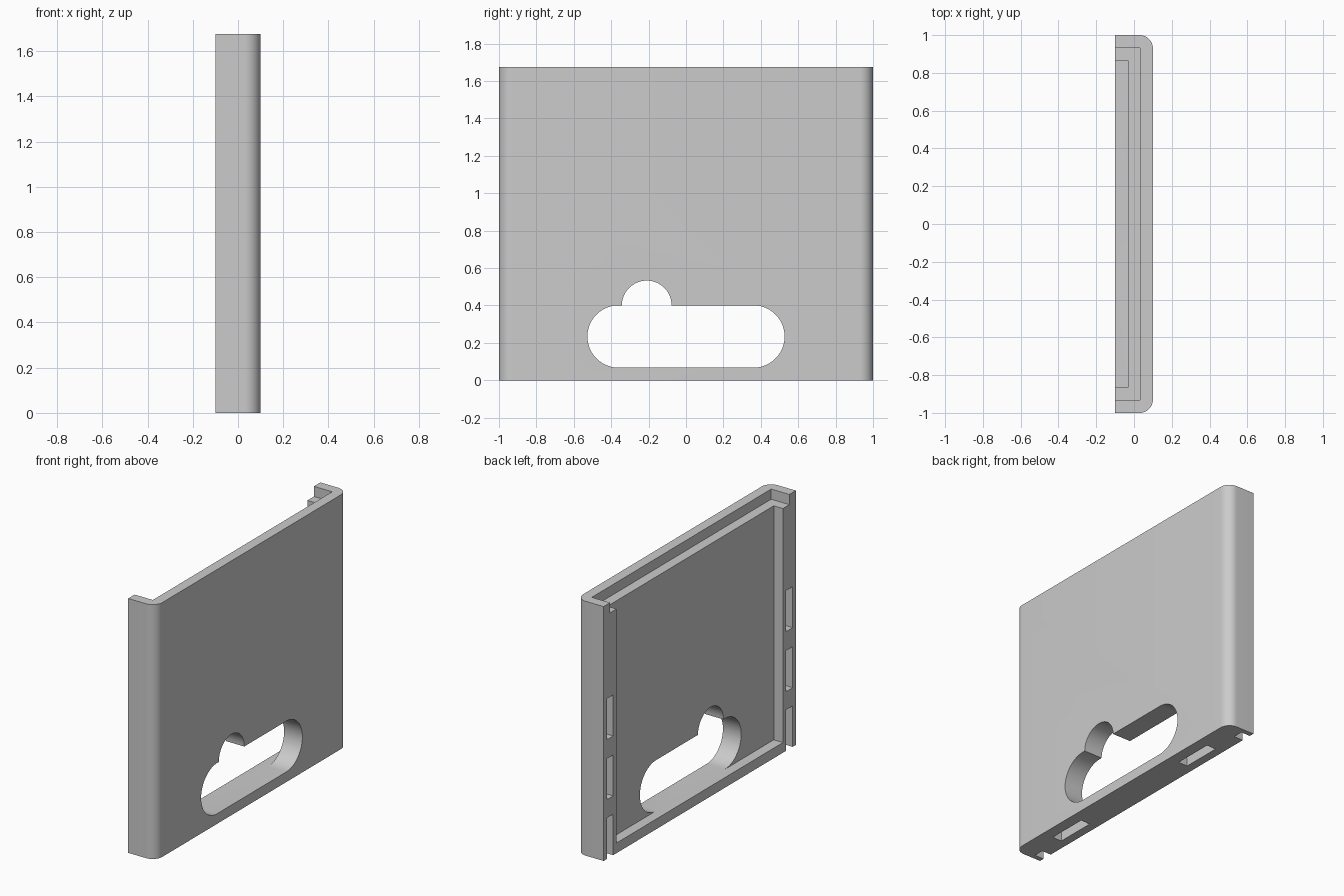
import bpy, bmesh
from math import sin, cos, pi, radians
from mathutils import Vector

default = bpy.data.objects.get("Cube")
if default:
    bpy.data.objects.remove(default, do_unlink=True)

H = 1.675      # height
X = 0.1        # half thickness
T = 0.067      # wall thickness
R = 0.07       # corner radius

grey = bpy.data.materials.new("plain grey")
grey.use_nodes = True
colour = (0.6, 0.6, 0.6, 1)
grey.diffuse_color = colour
grey.node_tree.nodes["Principled BSDF"].inputs["Base Color"].default_value = colour


def arc(cu, cv, r, start, end, steps):
    angles = [radians(start + (end - start) * i / steps) for i in range(steps + 1)]
    return [(cu + r * cos(a), cv + r * sin(a)) for a in angles]


def prism(name, points, direction):
    """Closed outline pushed along a direction."""
    bm = bmesh.new()
    face = bm.faces.new([bm.verts.new(p) for p in points])
    moved = bmesh.ops.extrude_face_region(bm, geom=[face])["geom"]
    bmesh.ops.translate(bm, vec=Vector(direction),
                        verts=[v for v in moved if isinstance(v, bmesh.types.BMVert)])
    bmesh.ops.recalc_face_normals(bm, faces=bm.faces)
    mesh = bpy.data.meshes.new(name)
    bm.to_mesh(mesh)
    bm.free()
    mesh.materials.append(grey)
    obj = bpy.data.objects.new(name, mesh)
    bpy.context.collection.objects.link(obj)
    return obj


def box(name, x0, x1, y0, y1, z0, z1):
    outline = [(x0, y0, z0), (x1, y0, z0), (x1, y1, z0), (x0, y1, z0)]
    return prism(name, outline, (0, 0, z1 - z0))


def hole(name, outline):
    return prism(name, [(-0.3, y, z) for y, z in outline], (0.6, 0, 0))


# Cover panel with two rounded upright edges
profile = ([(-X, -1)] + arc(X - R, -1 + R, R, -90, 0, 12)
           + arc(X - R, 1 - R, R, 0, 90, 12) + [(-X, 1)])
panel = prism("cover_panel", [(x, y, 0) for x, y in profile], (0, 0, H))

# Inner tray and the stepped rebate along the top
cutters = [
    box("tray_cutter", -0.3, -X + T, -1 + 2 * T, 1 - 2 * T, T, 2),
    box("rebate_cutter", -0.3, X - T, -1 + T, 1 - T, H - T, 2),
]

# Long rounded opening with a round bump on its upper edge
r = 0.167
cutters.append(hole("opening_cutter", arc(0.36, T + r, r, -90, 90, 24)
                    + arc(-0.36, T + r, r, 90, 270, 24)))
cutters.append(hole("bump_cutter", arc(-0.21, 0.4, 0.133, 0, 352.5, 47)))

# Slots in the side rims, the lowest ones open at the bottom
for side in (-1, 1):
    y0, y1 = sorted((side * 0.9, side * 0.967))
    for z0, z1 in ((-0.1, 0.27), (0.39, 0.66), (0.785, 1.055)):
        cutters.append(box("rim_slot_cutter", -0.3, -X + T, y0, y1, z0, z1))

# Slots through the bottom wall
for y in (-0.6, 0.58):
    cutters.append(box("bottom_slot_cutter", -0.043, 0.024, y - 0.133, y + 0.133, -0.1, T))

# Cut everything, then drop the helpers
bpy.context.view_layer.objects.active = panel
for cutter in cutters:
    cutter.hide_render = True
    mod = panel.modifiers.new(cutter.name, "BOOLEAN")
    mod.operation = "DIFFERENCE"
    mod.solver = "EXACT"
    mod.object = cutter
    bpy.ops.object.modifier_apply(modifier=mod.name)
    bpy.data.objects.remove(cutter, do_unlink=True)

# Smooth rounded parts, crisp edges
for obj in bpy.context.selected_objects:
    obj.select_set(False)
panel.select_set(True)
bpy.ops.object.shade_smooth_by_angle(angle=radians(30))
